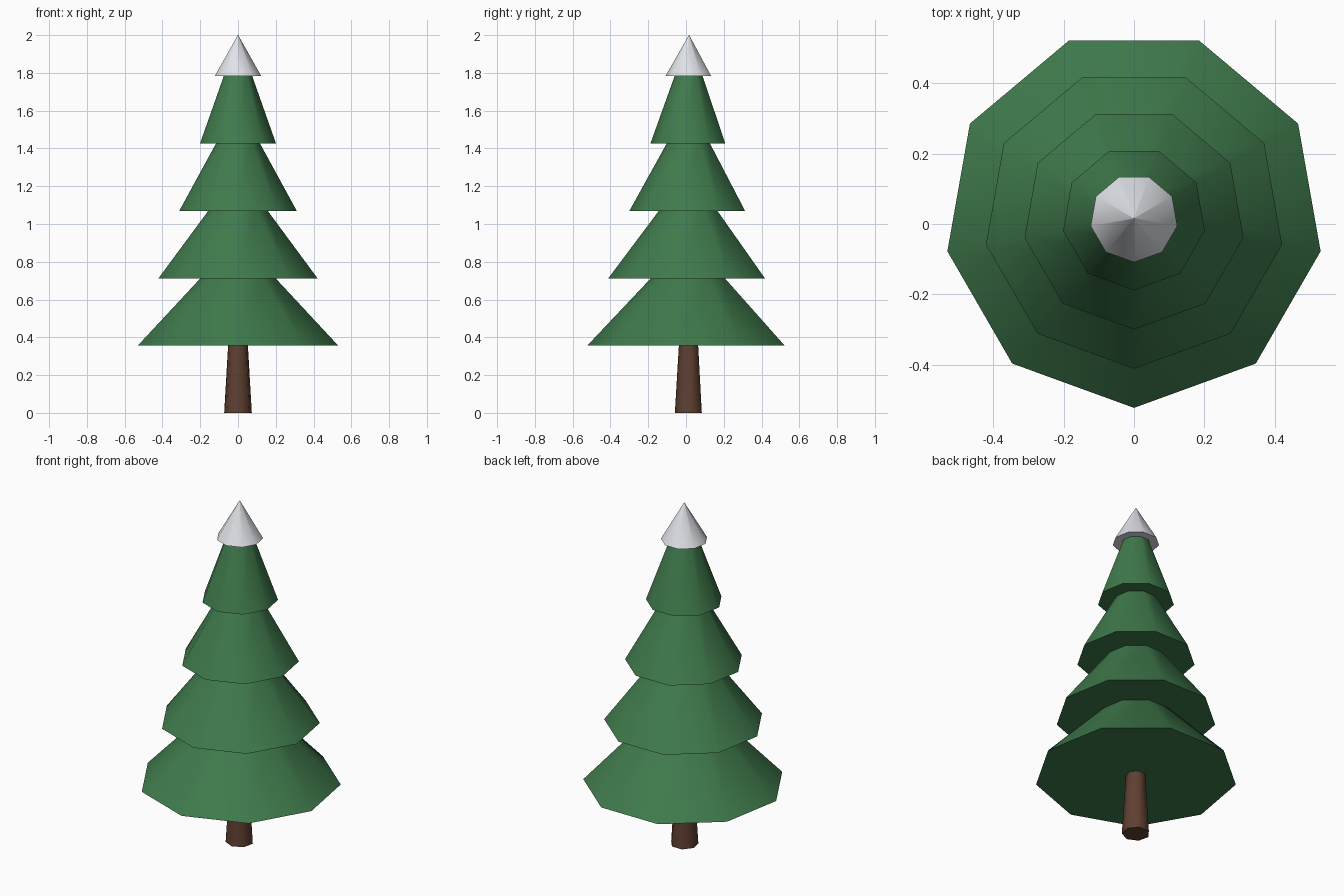
import bpy
import bmesh
from math import sin, cos, tau

cube = bpy.data.objects.get("Cube")
if cube:
    bpy.data.objects.remove(cube, do_unlink=True)

AXIS_Y = 0.016  # odd-sided rings sit slightly back so the bounds are centred


def material(name, rgb):
    mat = bpy.data.materials.new(name)
    mat.use_nodes = True
    color = (*rgb, 1.0)
    mat.diffuse_color = color
    mat.node_tree.nodes["Principled BSDF"].inputs["Base Color"].default_value = color
    return mat


def tapered(name, sides, r_base, r_top, z_base, z_top, mat):
    """Closed cone section with one corner facing the front and smooth sides."""
    bm = bmesh.new()

    def ring(radius, z):
        angles = [tau * i / sides for i in range(sides)]
        return [bm.verts.new((radius * sin(a), -radius * cos(a), z)) for a in angles]

    low, high = ring(r_base, 0), ring(r_top, z_top - z_base)
    for i in range(sides):
        j = (i + 1) % sides
        bm.faces.new((low[i], low[j], high[j], high[i])).smooth = True
    bm.faces.new(low[::-1])
    bm.faces.new(high)
    mesh = bpy.data.meshes.new(name)
    bm.to_mesh(mesh)
    bm.free()
    mesh.materials.append(mat)
    obj = bpy.data.objects.new(name, mesh)
    obj.location = (0, AXIS_Y, z_base)
    bpy.context.collection.objects.link(obj)
    return obj


bark = material("brown bark", (0.114, 0.050, 0.031))
needles = material("green needles", (0.050, 0.195, 0.072))
snow = material("white snow", (0.79, 0.81, 0.855))

# Trunk
tapered("trunk", 7, 0.075, 0.053, 0, 0.37, bark)

# Branch tiers, each a little narrower and tucked under the next
STEP = 0.3565
for tier in range(4):
    radius = 0.539 - 0.1115 * tier
    z = 0.356 + STEP * tier
    tapered(f"branch_tier_{tier + 1}", 9, radius, radius * 0.34, z, z + STEP + 0.02, needles)

# Snowy tip
tapered("snow_cap", 9, 0.125, 0.001, 1.783, 2.0, snow)
